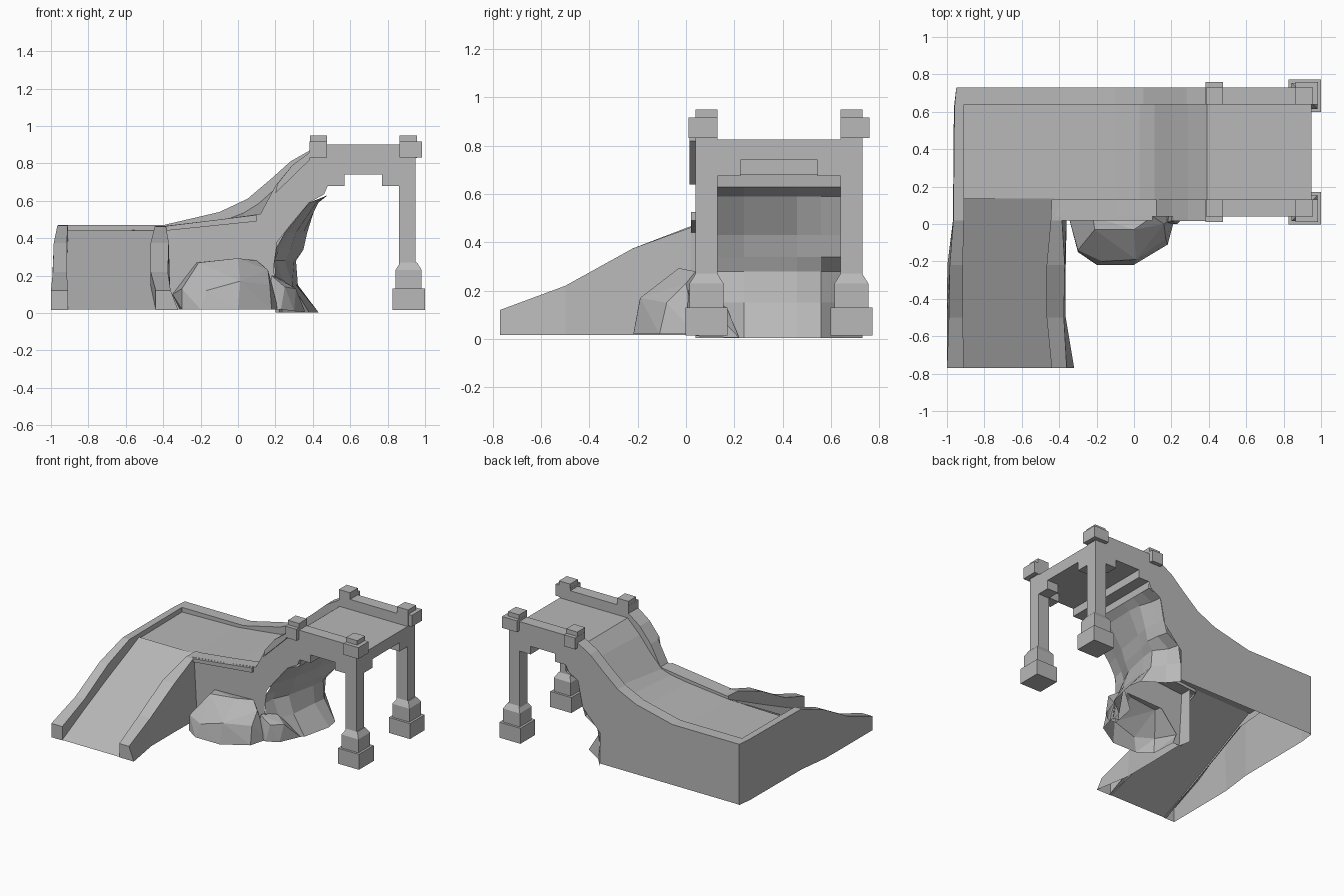
import bpy, bmesh

cube = bpy.data.objects.get("Cube")
if cube:
    bpy.data.objects.remove(cube, do_unlink=True)

stone = bpy.data.materials.new("stone_grey")
stone.use_nodes = True
GREY = (0.48, 0.48, 0.48, 1)
stone.diffuse_color = GREY
stone.node_tree.nodes["Principled BSDF"].inputs["Base Color"].default_value = GREY

MID = 0.385                # y of the bridge centre line
FRONT, BACK = -1, 1        # the two sides of the bridge
INNER, OUTER = 0.255, 0.345  # wall distances from the centre line


def finish(name, bm):
    mesh = bpy.data.meshes.new(name)
    bm.to_mesh(mesh)
    bm.free()
    mesh.materials.append(stone)
    obj = bpy.data.objects.new(name, mesh)
    bpy.context.collection.objects.link(obj)


def loft(name, rows, closed=True, end_cap=False):
    """Bridge rows of points; closed rows become a capped solid."""
    bm = bmesh.new()
    rings = [[bm.verts.new(p) for p in row] for row in rows]
    n = len(rings[0])
    for a, b in zip(rings, rings[1:]):
        for i in range(n if closed else n - 1):
            j = (i + 1) % n
            bm.faces.new((a[i], a[j], b[j], b[i]))
    if closed:
        bm.faces.new(rings[0])
    if closed or end_cap:
        bm.faces.new(rings[-1])
    if closed:
        bmesh.ops.recalc_face_normals(bm, faces=bm.faces)
    finish(name, bm)


def wall(name, outline, y0, y1):
    """Extrude an x-z outline through the wall thickness."""
    loft(name, [[(x, y, z) for x, z in outline] for y in (y0, y1)])


def panel(name, outline, y):
    """Single flat sheet from an x-z outline."""
    bm = bmesh.new()
    bm.faces.new([bm.verts.new((x, y, z)) for x, z in outline])
    finish(name, bm)


def box(name, x, y, z):
    loft(name, [[(x[0], y[0], h), (x[1], y[0], h), (x[1], y[1], h), (x[0], y[1], h)]
                for h in z])


def stack(name, cx, cy, levels):
    """Square column from (height, half width) levels."""
    loft(name, [[(cx - r, cy - r, z), (cx + r, cy - r, z), (cx + r, cy + r, z),
                 (cx - r, cy + r, z)] for z, r in levels])


def boulder(name, points):
    """Convex rock, open at the bottom and where it meets the wall."""
    bm = bmesh.new()
    for p in points:
        bm.verts.new(p)
    hull = bmesh.ops.convex_hull(bm, input=bm.verts)
    spare = {v for v in hull["geom_interior"] + hull["geom_unused"]
             if isinstance(v, bmesh.types.BMVert)}
    bmesh.ops.delete(bm, geom=list(spare), context="VERTS")
    bmesh.ops.recalc_face_normals(bm, faces=bm.faces)
    hidden = [f for f in bm.faces if f.normal.z < -0.8 or f.normal.y > 0.8]
    bmesh.ops.delete(bm, geom=hidden, context="FACES")
    finish(name, bm)


def span(side, near, far):
    a, b = MID + side * near, MID + side * far
    return min(a, b), max(a, b)


# Arched side walls and parapets, each with a leg at the outer end
arch = [(0.39, 0.9), (0.95, 0.9), (0.95, 0.2), (0.86, 0.2), (0.86, 0.68), (0.77, 0.68),
        (0.77, 0.74), (0.57, 0.74), (0.57, 0.68), (0.48, 0.68), (0.46, 0.635), (0.38, 0.59)]
under = [(0.2, 0.5), (0.1, 0.46), (-0.1, 0.45)]
front_top = [(-0.44, 0.42), (-0.44, 0.46), (-0.1, 0.5), (0.12, 0.53), (0.2, 0.68),
             (0.29, 0.79), (0.385, 0.86)]
back_top = [(-0.95, 0.41), (-0.95, 0.47), (-0.4, 0.47), (-0.1, 0.54), (0.05, 0.61),
            (0.18, 0.72), (0.28, 0.81), (0.385, 0.87)]
wall("front_wall", arch + under + front_top, *span(FRONT, INNER, OUTER))
wall("back_wall", arch + under + back_top, *span(BACK, INNER, OUTER))
wall("upper_wall_lip", [(0.2, 0.64), (0.385, 0.82), (0.385, 0.86), (0.29, 0.79), (0.21, 0.69)],
     0.015, 0.05)
wall("lower_wall_lip", [(-0.385, 0.44), (0.1, 0.49), (0.1, 0.525), (-0.1, 0.5), (-0.385, 0.465)],
     0.02, 0.05)

# Thin wall skirts below the parapets; the front one opens behind the boulder
front_skirt = [(0.38, 0.59), (0.28, 0.47), (0.21, 0.38), (0.19, 0.24), (0.22, 0.02),
               (0.17, 0.02), (0.09, 0.26), (-0.21, 0.25), (-0.34, 0.1), (-0.31, 0.02),
               (-0.385, 0.02), (-0.385, 0.43)]
back_skirt = [(0.38, 0.59), (0.34, 0.4), (0.2, 0.25), (0.2, 0.02), (-0.95, 0.02), (-0.95, 0.41)]
panel("front_skirt", (front_skirt + under[::-1])[::-1], MID - OUTER)
panel("back_skirt", back_skirt + under[::-1], MID + OUTER)

# Platform with end beam and stepped corner brackets
inner_y = (MID - INNER, MID + INNER)
box("platform", (0.39, 0.95), inner_y, (0.74, 0.825))
box("inner_beam", (0.48, 0.57), inner_y, (0.68, 0.745))

for side, label in ((FRONT, "front"), (BACK, "back")):
    cy = MID + side * 0.3
    box(label + "_bracket", (0.86, 0.95), span(side, 0.16, INNER), (0.675, 0.745))
    # Stepped and tapered foot under the leg
    stack(label + "_foot", 0.912, cy,
          [(0.015, 0.087), (0.13, 0.087), (0.13, 0.07), (0.23, 0.07), (0.27, 0.045)])
    # Posts with collars on the parapet
    for cx, out, kind in ((0.43, 0.045, "inner"), (0.91, 0.075, "outer")):
        stack(f"{label}_{kind}_post", cx, cy, [(0.83, 0.046), (0.95, 0.046)])
        box(f"{label}_{kind}_collar", (cx - 0.047, cx + out),
            span(side, INNER, 0.375), (0.832, 0.917))

# Twisted deck running down from the platform: x, front height, back height
slope = [(0.39, 0.825, 0.825), (0.29, 0.725, 0.745), (0.2, 0.615, 0.665), (0.11, 0.52, 0.585),
         (0.03, 0.495, 0.535), (-0.1, 0.475, 0.485), (-0.45, 0.44, 0.445), (-0.93, 0.43, 0.435)]
loft("curved_deck", [[(x, inner_y[0], zf), (x, inner_y[1], zb)] for x, zf, zb in slope],
     closed=False)

# Flat side ramp from the landing to the ground
ramp = [(0.135, 0.442), (-0.77, 0.02)]
loft("ramp_deck", [[(-0.43, y, z), (-0.93, y, z)] for y, z in ramp], closed=False)

# Ramp kerb shells: y, outer foot, outer top, inner edge, top height, inner foot height
outer_kerb = [(0.73, -0.95, -0.95, -0.91, 0.47, 0.42), (0.62, -0.963, -0.96, -0.91, 0.47, 0.42),
              (0.02, -0.968, -0.966, -0.91, 0.467, 0.37),
              (-0.22, -0.998, -0.985, -0.915, 0.375, 0.26),
              (-0.5, -1, -0.99, -0.915, 0.22, 0.13), (-0.77, -1, -1, -0.91, 0.12, 0.017)]
inner_kerb = [(0.13, -0.385, -0.385, -0.44, 0.465, 0.42),
              (0.02, -0.36, -0.385, -0.445, 0.462, 0.37),
              (-0.22, -0.365, -0.37, -0.467, 0.375, 0.26),
              (-0.5, -0.365, -0.375, -0.467, 0.22, 0.13),
              (-0.77, -0.32, -0.36, -0.44, 0.12, 0.017)]
for name, kerb, order in (("outer_kerb", outer_kerb, -1), ("inner_kerb", inner_kerb, 1)):
    loft(name, [[(foot, y, 0.017), (top, y, h), (edge, y, h), (edge, y, low)][::order]
                for y, foot, top, edge, h, low in kerb], closed=False, end_cap=True)

# Rugged rock face under the arch: height, then depths across the width
rock_y = (0.04, 0.13, 0.24, 0.46, 0.56, 0.65, 0.73)
rock = [(0.004, (0.22, 0.24, 0.38, 0.43, 0.41, 0.27, 0.2)),
        (0.15, (0.2, 0.25, 0.29, 0.31, 0.32, 0.26, 0.2)),
        (0.28, (0.195, 0.2, 0.25, 0.3, 0.31, 0.24, 0.22)),
        (0.34, (0.2, 0.22, 0.28, 0.32, 0.35, 0.34, 0.32)),
        (0.43, (0.25, 0.27, 0.31, 0.35, 0.37, 0.36, 0.35)),
        (0.59, (0.38, 0.39, 0.42, 0.43, 0.42, 0.39, 0.38)),
        (0.63, (0.48,) * len(rock_y)), (0.69, (0.485,) * len(rock_y))]
loft("rock_face", [[(x, y, z) for x, y in zip(xs, rock_y)] for z, xs in rock], closed=False)

# Boulders against the front wall
boulder("large_boulder", [
    (-0.31, 0.04, 0.02), (-0.3, -0.15, 0.02), (-0.2, -0.218, 0.02), (0, -0.218, 0.02),
    (0.18, -0.11, 0.02), (0.22, 0.04, 0.02), (-0.35, 0.04, 0.1), (-0.3, -0.14, 0.13),
    (-0.17, -0.2, 0.12), (0.01, -0.19, 0.17), (0.17, -0.08, 0.15), (0.16, 0, 0.23),
    (-0.21, -0.03, 0.27), (0, -0.03, 0.293), (0.1, 0.04, 0.28), (-0.22, 0.04, 0.27)])
boulder("small_boulder", [
    (0.16, 0, 0.02), (0.23, 0, 0.02), (0.3, 0.06, 0.01), (0.36, 0.22, 0.005),
    (0.18, 0.01, 0.2), (0.25, 0.02, 0.14), (0.31, 0.1, 0.13), (0.2, 0.14, 0.2), (0.2, 0.2, 0.02)])
